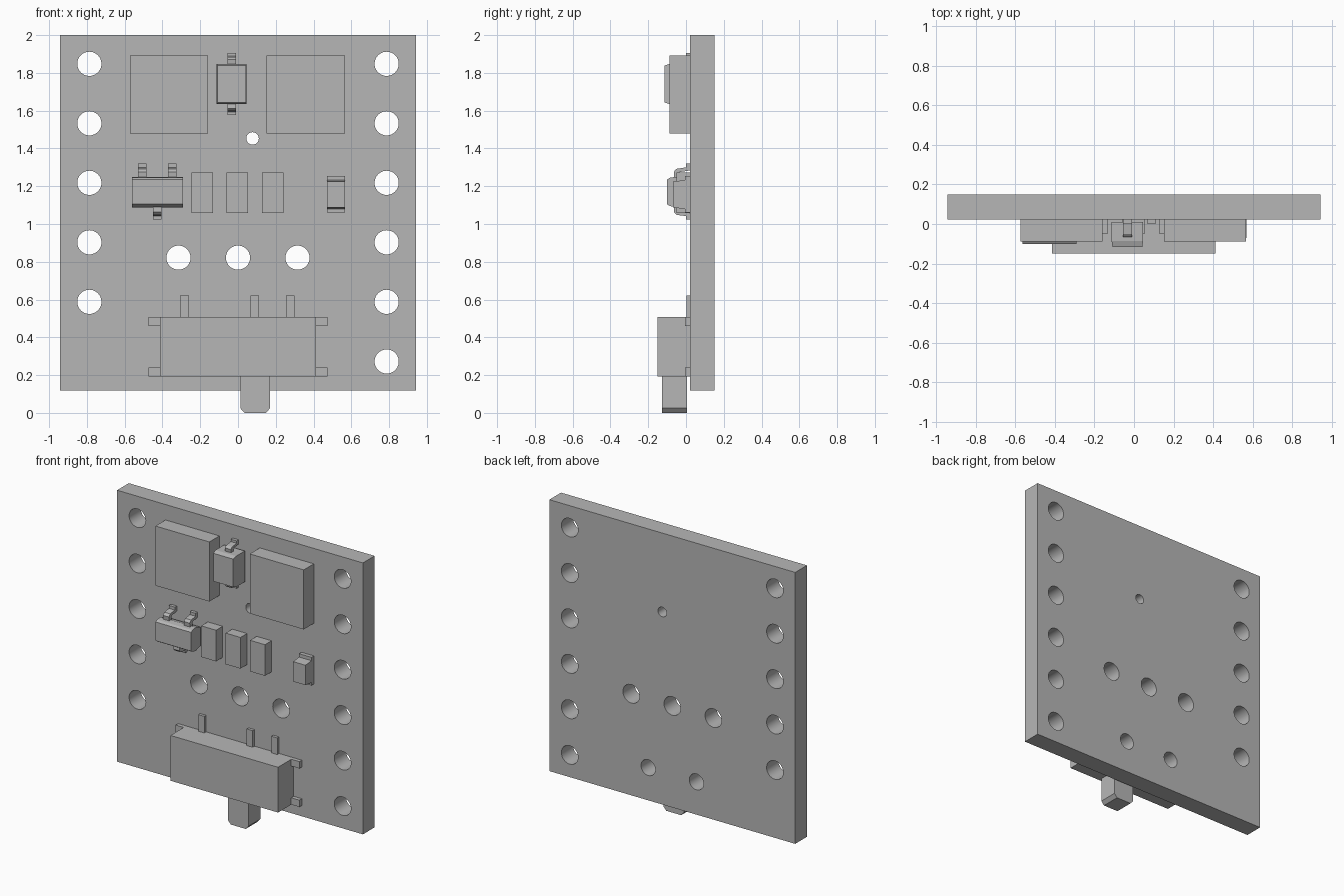
import bpy, bmesh, math
from mathutils import Matrix

if "Cube" in bpy.data.objects:
    bpy.data.objects.remove(bpy.data.objects["Cube"])

grey = bpy.data.materials.new("plain_grey")
grey.diffuse_color = (0.47, 0.47, 0.47, 1)
grey.use_nodes = True
grey.node_tree.nodes["Principled BSDF"].inputs["Base Color"].default_value = grey.diffuse_color


def finish(name, bm):
    bmesh.ops.recalc_face_normals(bm, faces=bm.faces)
    me = bpy.data.meshes.new(name)
    bm.to_mesh(me)
    bm.free()
    me.materials.append(grey)
    ob = bpy.data.objects.new(name, me)
    bpy.context.collection.objects.link(ob)
    return ob


def loft(name, a, b):
    """Solid between two matching rings of points."""
    bm = bmesh.new()
    ra, rb = [bm.verts.new(p) for p in a], [bm.verts.new(p) for p in b]
    bm.faces.new(ra)
    bm.faces.new(rb)
    for i in range(len(ra)):
        j = (i + 1) % len(ra)
        bm.faces.new((ra[i], ra[j], rb[j], rb[i]))
    return finish(name, bm)


def block(name, x0, x1, y0, y1, z0, z1, tx=0, tz=0):
    """Box whose front face (y0) can be inset by tx, tz."""
    def ring(y, i, k):
        return [(x0 + i, y, z0 + k), (x1 - i, y, z0 + k),
                (x1 - i, y, z1 - k), (x0 + i, y, z1 - k)]
    return loft(name, ring(y0, tx, tz), ring(y1, 0, 0))


def side_prism(name, yz, x0, x1):
    return loft(name, [(x0, y, z) for y, z in yz], [(x1, y, z) for y, z in yz])


def leg(name, x0, x1, z, way, reach):
    """Gull-wing leg leaving a body edge at z, going up (way 1) or down (-1)."""
    prof = [(-.3, -.06), (.4, -.065), (.62, -.05), (.72, .0), (1, .0),
            (1, .022), (.5, .022), (.38, -.035), (-.3, -.035)]
    side_prism(name, [(y, z + way * s * reach) for s, y in prof], x0, x1)


# circuit board with drilled holes
board = block("circuit_board", -.943, .943, .022, .15, .118, 2)
rows = [1.848, 1.533, 1.218, .903, .588]
holes = [(s * .787, z, .064) for s in (-1, 1) for z in rows] + [(.787, .272, .064)]
holes += [(x, .822, .064) for x in (-.315, 0, .315)]
holes += [(.185, .345, .055), (-.185, .345, .055), (.077, 1.453, .033)]
bm = bmesh.new()
for x, z, r in holes:
    m = Matrix.Translation((x, .085, z)) @ Matrix.Rotation(math.pi / 2, 4, 'X')
    bmesh.ops.create_cone(bm, cap_ends=True, segments=40, radius1=r, radius2=r,
                          depth=.4, matrix=m)
cutter = finish("hole_cutter", bm)
cutter.hide_render = True
mod = board.modifiers.new("holes", 'BOOLEAN')
mod.operation = 'DIFFERENCE'
mod.solver = 'EXACT'
mod.object = cutter
bpy.context.view_layer.objects.active = board
board.select_set(True)
bpy.ops.object.modifier_apply(modifier="holes")
bpy.data.objects.remove(cutter)
bpy.ops.object.shade_smooth_by_angle(angle=math.radians(30))

# two large square chips
block("square_chip_left", -.572, -.158, -.088, .022, 1.48, 1.893)
block("square_chip_right", .152, .566, -.088, .022, 1.48, 1.893)

# two-legged diode between them
block("diode_body_front", -.113, .046, -.115, -.085, 1.634, 1.848, .004, .01)
block("diode_body_back", -.113, .046, -.085, .01, 1.634, 1.848)
leg("diode_leg_top", -.055, -.01, 1.848, 1, .058)
leg("diode_leg_bottom", -.055, -.01, 1.634, -1, .058)

# three-legged transistor
side_prism("transistor_body", [(-.1, 1.105), (-.085, 1.095), (-.05, 1.087), (.005, 1.105),
                               (.005, 1.232), (-.05, 1.25), (-.085, 1.245), (-.1, 1.235)],
           -.562, -.29)
leg("transistor_leg_a", -.53, -.485, 1.247, 1, .073)
leg("transistor_leg_b", -.37, -.325, 1.247, 1, .073)
leg("transistor_leg_c", -.45, -.405, 1.09, -1, .067)

# row of three resistors
for i, x in enumerate((-.19, -.003, .185)):
    block(f"resistor_{i + 1}", x - .057, x + .057, -.05, .022, 1.057, 1.273)

# small indicator lamp: base plate and raised body
block("lamp_base", .472, .567, -.005, .022, 1.06, 1.255)
block("lamp_body", .472, .567, -.07, -.005, 1.08, 1.232, 0, .007)

# slide switch: housing, solder pins, corner tabs and lever
block("switch_housing", -.413, .412, -.15, .022, .193, .507)
for i, x in enumerate((-.283, .088, .277)):
    block(f"switch_pin_{i + 1}", x - .023, x + .023, .002, .022, .5, .622)
for s, side in ((-1, "left"), (1, "right")):
    for z, level in ((.193, "lower"), (.46, "upper")):
        a, b = sorted((s * .4, s * .475))
        block(f"switch_tab_{level}_{side}", a, b, -.005, .022, z, z + .047)
lever = [(.012, .2), (.012, .025), (.034, 0), (.148, 0), (.17, .025), (.17, .2)]
loft("switch_lever", [(x, -.127, z) for x, z in lever], [(x, .005, z) for x, z in lever])

# centre the depth on y = 0 (already spans -0.15 to 0.15)
